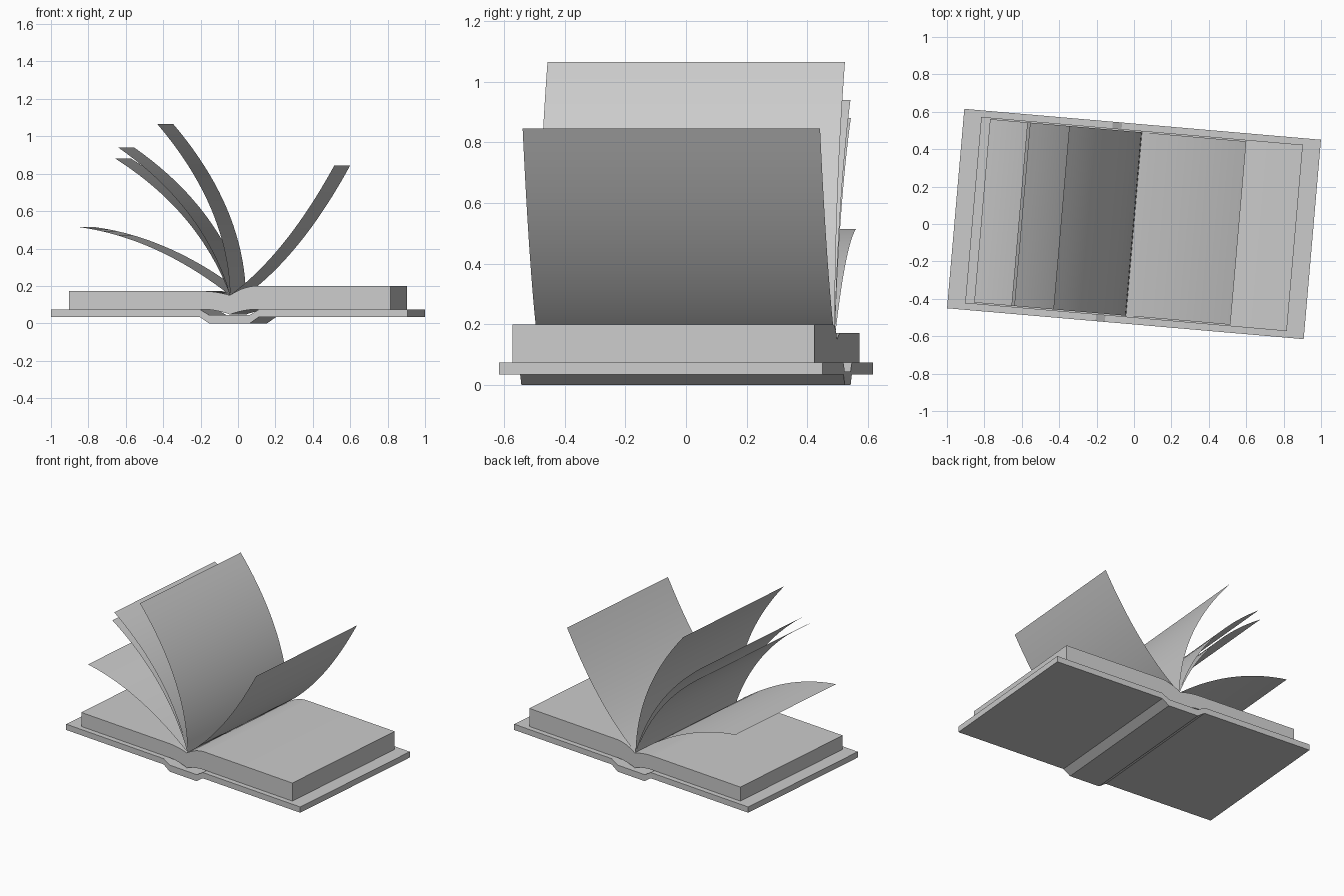
import bpy, bmesh, math
from mathutils import Vector

if "Cube" in bpy.data.objects:
    bpy.data.objects.remove(bpy.data.objects["Cube"])

ANGLE = math.radians(-4.95)   # the whole book is turned slightly


def finish(name, bm, smooth):
    me = bpy.data.meshes.new(name)
    bm.to_mesh(me)
    bm.free()
    ob = bpy.data.objects.new(name, me)
    bpy.context.collection.objects.link(ob)
    ob.rotation_euler.z = ANGLE
    if smooth:
        bpy.ops.object.select_all(action='DESELECT')
        ob.select_set(True)
        bpy.context.view_layer.objects.active = ob
        bpy.ops.object.shade_smooth_by_angle(angle=math.radians(30))
    return ob


def slab(name, lower, upper, half):
    """Strip between two matching outlines, extended along the depth."""
    bm = bmesh.new()
    rows = [[bm.verts.new((x, y, z)) for x, z in line]
            for line, y in ((lower, -half), (upper, -half), (upper, half), (lower, half))]
    for a, b in zip(rows, rows[1:] + rows[:1]):
        for i in range(len(a) - 1):
            bm.faces.new((a[i], a[i + 1], b[i + 1], b[i]))
    for i in (0, -1):
        bm.faces.new([r[i] for r in rows])
    bmesh.ops.recalc_face_normals(bm, faces=bm.faces)
    return finish(name, bm, True)


def page(name, ctrl, tip, half=0.492, steps=20):
    """Single curled sheet rising from the gutter."""
    p0, p1, p2 = Vector((0, 0.15)), Vector(ctrl), Vector(tip)
    bm = bmesh.new()
    prev = None
    for i in range(steps + 1):
        t = i / steps
        p = p0 * (1 - t) ** 2 + p1 * 2 * t * (1 - t) + p2 * t * t
        cur = [bm.verts.new((p.x, s * half, p.y)) for s in (-1, 1)]
        if prev:
            bm.faces.new((prev[0], cur[0], cur[1], prev[1]))
        prev = cur
    return finish(name, bm, True)


# cover with dropped spine
lower = [(-0.957, 0.035), (-0.16, 0.035), (-0.11, 0), (0.11, 0), (0.16, 0.035), (0.957, 0.035)]
upper = [(-0.957, 0.075), (-0.16, 0.075), (-0.11, 0.045), (0.11, 0.045), (0.16, 0.075), (0.957, 0.075)]
slab("cover", lower, upper, 0.535)

# page block, both halves sagging into the gutter
lower, upper = [], []
for u in [-0.863] + [i * 0.015 for i in range(-10, 11)] + [0.863]:
    k = min(abs(u) / 0.15, 1)
    ease = 1 - (1 - k) ** 2
    lower.append((u, 0.047 + 0.028 * ease))
    upper.append((u, 0.15 + (0.022 if u < 0 else 0.05) * ease))
slab("page_block", lower, upper, 0.5)

# loose turning pages
curls = [((0.30, 0.37), (0.56, 0.845)),
         ((-0.01, 0.62), (-0.39, 1.065)),
         ((-0.14, 0.62), (-0.60, 0.94)),
         ((-0.17, 0.60), (-0.615, 0.88)),
         ((-0.40, 0.46), (-0.815, 0.515))]
for i, (c, t) in enumerate(curls):
    page(f"turning_page_{i + 1}", c, t)
